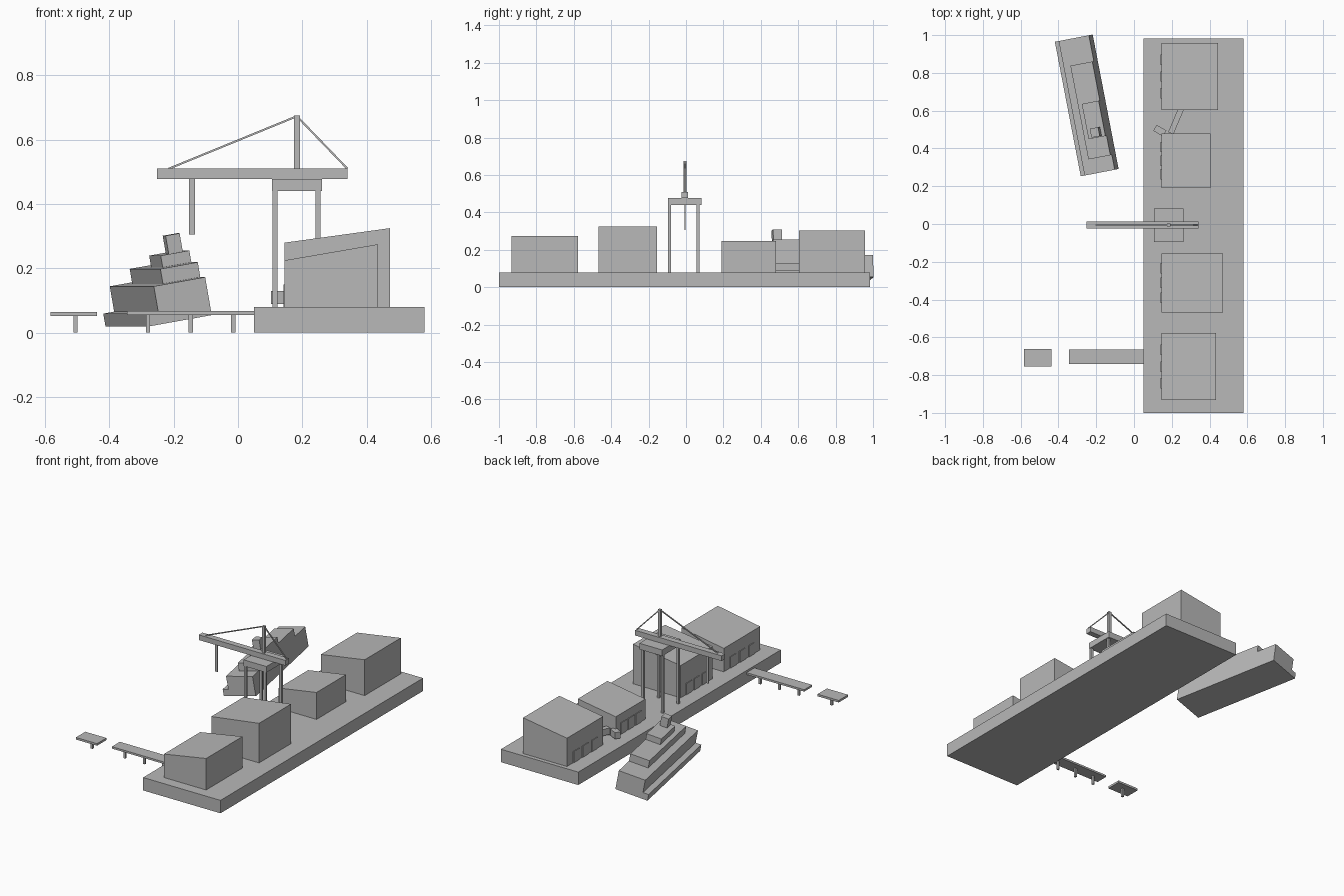
import bpy
import bmesh
from math import radians
from mathutils import Matrix, Vector

default = bpy.data.objects.get("Cube")
if default:
    bpy.data.objects.remove(default, do_unlink=True)

grey = bpy.data.materials.new("plain grey")
grey.use_nodes = True
colour = (0.48, 0.48, 0.48, 1)
grey.diffuse_color = colour
grey.node_tree.nodes["Principled BSDF"].inputs["Base Color"].default_value = colour


def box(name, x, y, z, matrix=Matrix(), low_z=None):
    """Box from (min, max) ranges; low_z drops the roof on the -x side."""
    bm = bmesh.new()
    bmesh.ops.create_cube(bm, size=1)
    for v in bm.verts:
        left, top = v.co.x < 0, v.co.z > 0
        v.co = [r[1] if c > 0 else r[0] for c, r in zip(v.co, (x, y, z))]
        if low_z and left and top:
            v.co.z = low_z
    bm.transform(matrix)
    mesh = bpy.data.meshes.new(name)
    bm.to_mesh(mesh)
    bm.free()
    mesh.materials.append(grey)
    obj = bpy.data.objects.new(name, mesh)
    bpy.context.collection.objects.link(obj)
    return obj


def around(centre, width):
    return centre - width / 2, centre + width / 2


def cable(name, start, end, width=0.006):
    start, end = Vector(start), Vector(end)
    run = end - start
    turn = run.to_track_quat('Z', 'Y').to_matrix().to_4x4()
    half = (-width / 2, width / 2)
    box(name, half, half, (0, run.length), Matrix.Translation(start) @ turn)


# Quay
DECK = 0.08
box("quay", (0.05, 0.58), (-1, 0.983), (0, DECK))

# Warehouses with single-pitch roofs, and thin doors on the water side
WALL = 0.145
warehouses = [(-0.933, -0.577, 0.435, 0.225, 0.275),
              (-0.468, -0.155, 0.472, 0.28, 0.325),
              (0.19, 0.48, 0.405, 0.205, 0.247),
              (0.604, 0.958, 0.445, 0.255, 0.302)]
for i, (y0, y1, back, low, high) in enumerate(warehouses, 1):
    box(f"warehouse_{i}", (WALL, back), (y0, y1), (DECK, high), low_z=low)
    for j, part in enumerate((0.25, 0.5, 0.75), 1):
        box(f"warehouse_{i}_door_{j}", (WALL - 0.004, WALL),
            around(y0 + part * (y1 - y0), 0.055), (DECK, DECK + 0.07))

# Portal crane
MID = -0.006
for side, x in (("front", 0.115), ("rear", 0.249)):
    for end, y in (("right", MID - 0.082), ("left", MID + 0.07)):
        box(f"crane_leg_{side}_{end}", around(x, 0.016), around(y, 0.014), (DECK, 0.44))
box("crane_portal", (0.105, 0.261), around(MID, 0.178), (0.44, 0.478))
box("crane_boom", (-0.252, 0.341), around(MID, 0.036), (0.478, 0.51))
box("crane_mast", around(0.183, 0.018), around(MID, 0.016), (0.51, 0.675))
box("crane_hoist", around(-0.143, 0.018), around(MID, 0.005), (0.305, 0.478))
cable("crane_long_stay", (0.183, MID, 0.673), (-0.215, MID, 0.51))
cable("crane_short_stay", (0.183, MID, 0.673), (0.34, MID, 0.51))

# Truck parked between two warehouses
cab_frame = Matrix.Translation((0.137, 0.494, DECK)) @ Matrix.Rotation(radians(-30), 4, 'Z')
box("truck_cab", around(0, 0.06), around(0, 0.036), (0.01, 0.05), cab_frame)
trailer_frame = Matrix.Translation((0.222, 0.545, DECK)) @ Matrix.Rotation(radians(-23), 4, 'Z')
box("truck_trailer", around(0, 0.03), around(0, 0.14), (0.01, 0.05), trailer_frame)

# Jetty and detached landing stage on piles
box("jetty", (-0.345, 0.055), (-0.742, -0.664), (0.055, 0.067))
box("landing_stage", (-0.583, -0.438), (-0.754, -0.662), (0.052, 0.065))
for i, x in enumerate((-0.505, -0.28, -0.147, -0.015), 1):
    box(f"pile_{i}", around(x, 0.013), around(-0.705, 0.013), (0, 0.056))

# Heeled ship, stepped up from hull to funnel
ship = (Matrix.Translation((-0.275, 0.254, 0.02))
        @ Matrix.Rotation(radians(10.9), 4, 'Z') @ Matrix.Rotation(radians(-10), 4, 'Y'))
box("ship_hull", (0, 0.2), (0, 0.725), (0, 0.04), ship)
box("ship_main_deck", (0.035, 0.2), (0, 0.725), (0.04, 0.12), ship)
box("ship_upper_deck", (0.08, 0.2), (0.08, 0.585), (0.12, 0.167), ship)
box("ship_bridge", (0.108, 0.2), (0.185, 0.375), (0.167, 0.204), ship)
box("ship_funnel", (0.135, 0.18), (0.19, 0.238), (0.204, 0.262), ship)
